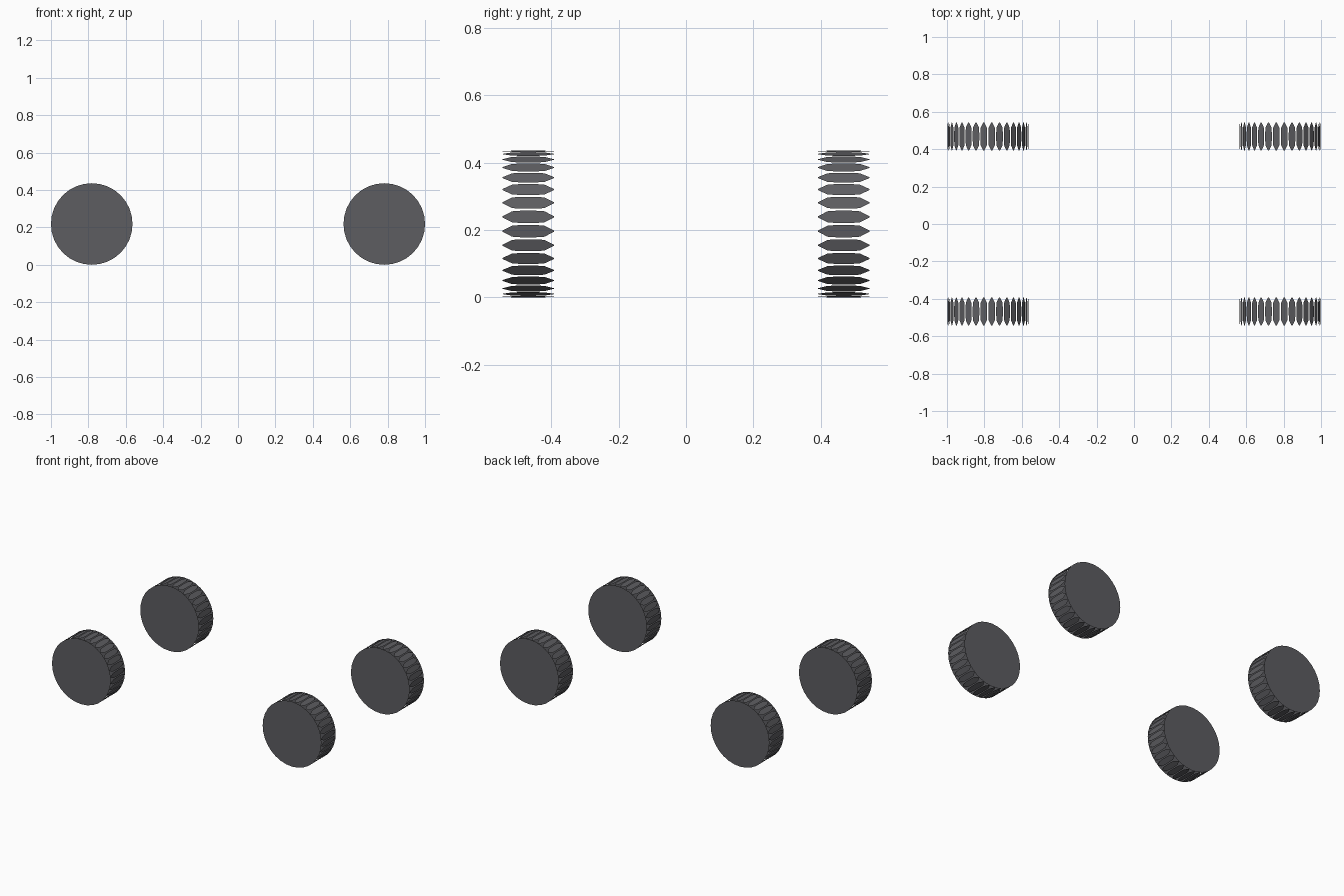
import bpy, bmesh
from math import sin, cos, pi

if "Cube" in bpy.data.objects:
    bpy.data.objects.remove(bpy.data.objects["Cube"])

SIDES = 32
RADIUS = 0.218
HALF_WIDTH = 0.076
APOTHEM = RADIUS * cos(pi / SIDES)

rubber = bpy.data.materials.new("dark_rubber")
rubber.diffuse_color = (0.11, 0.11, 0.12, 1)
rubber.use_nodes = True
rubber.node_tree.nodes["Principled BSDF"].inputs["Base Color"].default_value = rubber.diffuse_color

# Half outline of one tread panel: (offset across the wheel, half height)
HALF = [(-HALF_WIDTH, 0.002), (-0.048, 0.0165), (-0.02, 0.0185)]
UPPER = HALF + [(-y, h) for y, h in reversed(HALF)]
PANEL = UPPER + [(y, -h) for y, h in reversed(UPPER)]


def wheel(name, x, y):
    bm = bmesh.new()
    # flat side discs
    for side in (-1, 1):
        ring = [bm.verts.new((RADIUS * cos(2 * pi * i / SIDES),
                              side * HALF_WIDTH,
                              RADIUS * sin(2 * pi * i / SIDES)))
                for i in range(SIDES)]
        bm.faces.new(ring if side < 0 else ring[::-1])
    # separate pointed tread panels around the rim, with open gaps
    for i in range(SIDES):
        a = 2 * pi * (i + 0.5) / SIDES
        verts = [bm.verts.new((APOTHEM * cos(a) - t * sin(a), w,
                               APOTHEM * sin(a) + t * cos(a)))
                 for w, t in PANEL]
        face = bm.faces.new(verts)
        face.normal_update()
        if face.normal.x * cos(a) + face.normal.z * sin(a) < 0:
            face.normal_flip()
    mesh = bpy.data.meshes.new(name)
    bm.to_mesh(mesh)
    bm.free()
    mesh.materials.append(rubber)
    obj = bpy.data.objects.new(name, mesh)
    obj.location = (x, y, RADIUS)
    bpy.context.collection.objects.link(obj)


# four wheels, mirrored about both axes
for sx, x_name in ((-1, "left"), (1, "right")):
    for sy, y_name in ((-1, "front"), (1, "back")):
        wheel(f"{y_name}_{x_name}_wheel", sx * (1 - RADIUS), sy * 0.468)
